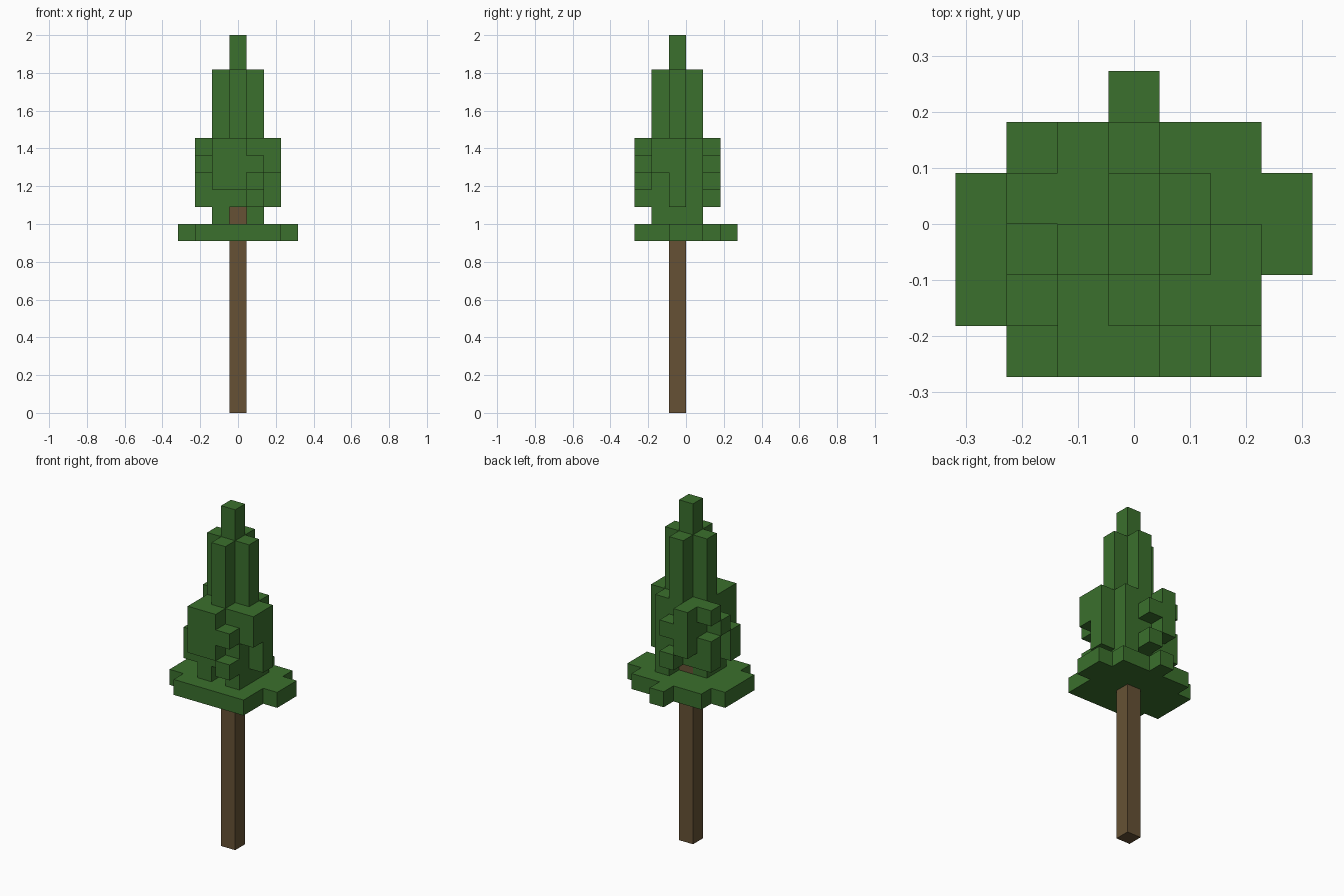
import bpy, bmesh, math
from mathutils import Vector

cube = bpy.data.objects.get("Cube")
if cube:
    bpy.data.objects.remove(cube, do_unlink=True)

U = 1 / 11  # block size


def material(name, rgb):
    m = bpy.data.materials.new(name)
    m.use_nodes = True
    m.diffuse_color = (*rgb, 1)
    m.node_tree.nodes["Principled BSDF"].inputs["Base Color"].default_value = (*rgb, 1)
    return m


def block(xs, ys, zs):
    """Set of cells between inclusive (low, high) ranges."""
    span = lambda r: range(r[0], r[1] + 1)
    return {(x, y, z) for x in span(xs) for y in span(ys) for z in span(zs)}


def build(name, cells, mat):
    """Skin a set of cells with outward faces only, then merge flat areas."""
    bm = bmesh.new()
    verts = {}

    def vert(p):
        key = tuple(round(c * 2) for c in p)
        if key not in verts:
            verts[key] = bm.verts.new(p * U)
        return verts[key]

    for cell in cells:
        centre = Vector(cell) + Vector((0, 0.5, 0.5))
        for axis in range(3):
            for sign in (-1, 1):
                n = Vector((0, 0, 0))
                n[axis] = sign
                if tuple(int(a + b) for a, b in zip(cell, n)) in cells:
                    continue
                a = Vector((0, 0, 0))
                a[(axis + 1) % 3] = 0.5
                b = n.cross(a)
                mid = centre + n / 2
                bm.faces.new([vert(mid + d) for d in (a + b, b - a, -a - b, a - b)])
    bmesh.ops.recalc_face_normals(bm, faces=bm.faces)
    bmesh.ops.dissolve_limit(bm, angle_limit=math.radians(1),
                             verts=bm.verts, edges=bm.edges)
    mesh = bpy.data.meshes.new(name)
    bm.to_mesh(mesh)
    bm.free()
    mesh.materials.append(mat)
    ob = bpy.data.objects.new(name, mesh)
    bpy.context.collection.objects.link(ob)


bark = material("bark brown", (0.133, 0.083, 0.035))
leaf = material("leaf green", (0.043, 0.162, 0.026))

# Trunk
trunk = block((0, 0), (-1, -1), (0, 11))

# Flat skirt of branches
skirt = block((-2, 2), (-3, 1), (10, 10)) | block((-3, 3), (-1, 0), (10, 10))
skirt |= {(-3, -2, 10), (0, 2, 10)}

# Collar with gaps that show the trunk
collar = block((-1, 1), (-2, 0), (11, 11)) - {(0, -2, 11), (0, 0, 11), (-1, 0, 11)}

# Crown core and its uneven clumps
crown = block((-1, 1), (-2, 0), (12, 15))
crown |= block((-1, 0), (-3, -3), (13, 15))                    # front clump
crown |= {(1, -3, 12), (1, -3, 14)}
crown |= block((2, 2), (-1, -1), (12, 15))                     # left clump
crown |= block((2, 2), (-2, -2), (14, 15))
crown |= block((-2, -2), (-2, -2), (12, 13))                   # right steps
crown |= block((-2, -2), (0, 0), (12, 13))
crown |= {(-2, -1, 14), (-2, 0, 15)}
crown |= block((-1, -1), (1, 1), (13, 15))                     # back clump
crown |= {(0, 1, 12), (0, 1, 14)}

# Cross-shaped spire and tip
spire = block((-1, 1), (-1, -1), (16, 19)) | block((0, 0), (-2, 0), (16, 19))
tip = block((0, 0), (-1, -1), (20, 21))

build("trunk", trunk, bark)
build("foliage", (skirt | collar | crown | spire | tip) - trunk, leaf)
